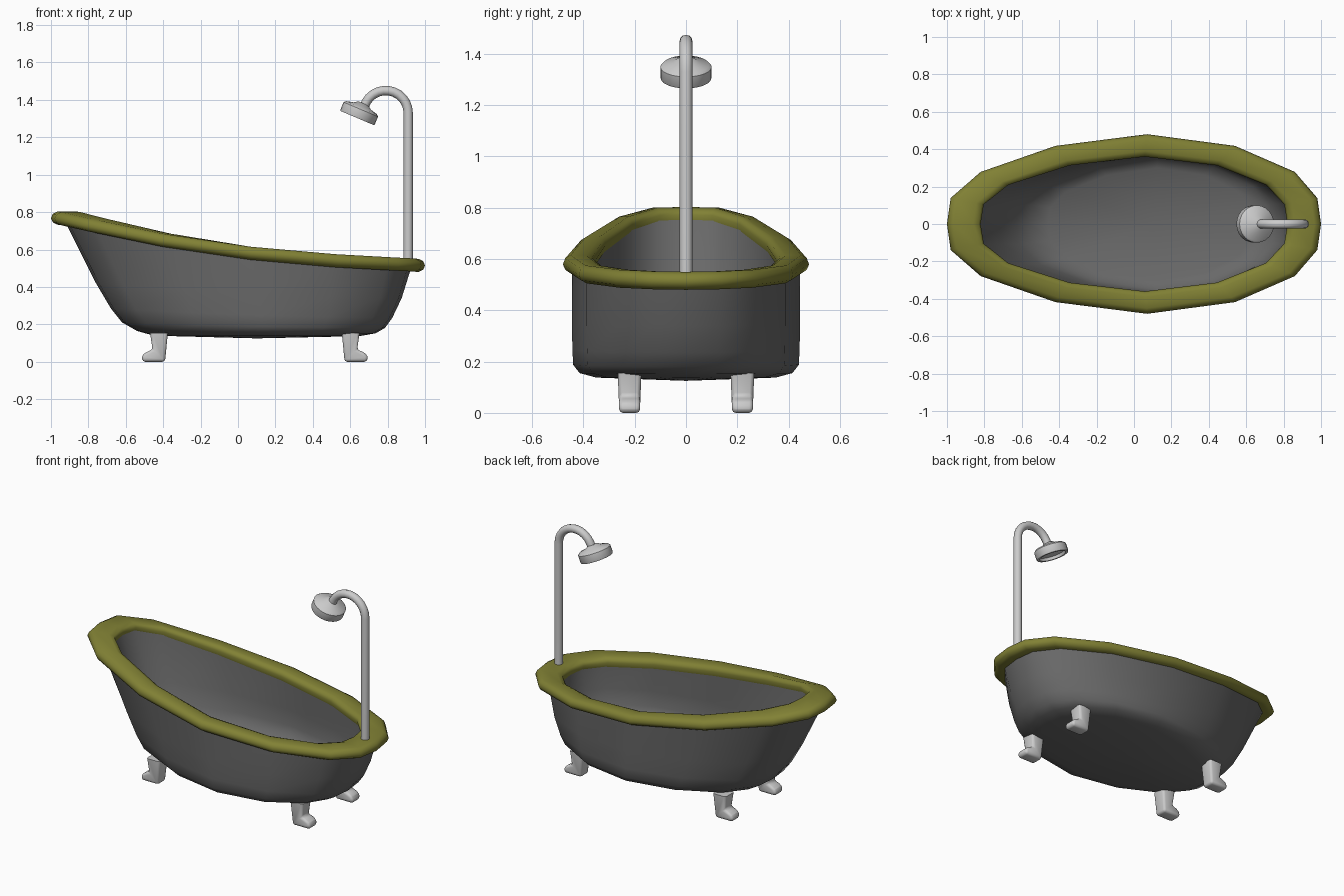
import bpy, bmesh, math
from mathutils import Vector

if "Cube" in bpy.data.objects:
    bpy.data.objects.remove(bpy.data.objects["Cube"])

# 16-sided outline: lengthwise u, crosswise v, and rim top height at each u
U = [-1, -.98, -.82, -.42, .07, .54, .86, .98, 1]
V = [0, .29, .58, .87, 1, .87, .58, .29, 0]
T = [.803, .80, .765, .685, .615, .575, .558, .552, .55]
OUTLINE = [(U[i], -V[i], T[i]) for i in range(9)] + [(U[i], V[i], T[i]) for i in range(7, 0, -1)]


def material(name, rgb):
    m = bpy.data.materials.new(name)
    m.diffuse_color = (*rgb, 1)
    m.use_nodes = True
    m.node_tree.nodes["Principled BSDF"].inputs["Base Color"].default_value = m.diffuse_color
    return m


def finish(name, bm, mat=None, angle=40):
    bmesh.ops.recalc_face_normals(bm, faces=bm.faces[:])
    me = bpy.data.meshes.new(name)
    bm.to_mesh(me)
    bm.free()
    ob = bpy.data.objects.new(name, me)
    bpy.context.collection.objects.link(ob)
    if mat:
        me.materials.append(mat)
    bpy.ops.object.select_all(action='DESELECT')
    ob.select_set(True)
    bpy.context.view_layer.objects.active = ob
    bpy.ops.object.shade_smooth_by_angle(angle=math.radians(angle))
    return ob


def bridge(bm, rings):
    for a, b in zip(rings, rings[1:]):
        n = len(a)
        for i in range(n):
            j = (i + 1) % n
            bm.faces.new((a[i], a[j], b[j], b[i]))


def tub_ring(bm, xl, xr, w, z, k):
    # left end, right end, half width, height at the tap end, share of rim slope
    c, h = (xl + xr) / 2, (xr - xl) / 2
    return [bm.verts.new((c + h * u, w * v, z + k * (t - .55))) for u, v, t in OUTLINE]


def cap(bm, ring, x, z):
    c = bm.verts.new((x, 0, z))
    for i in range(len(ring)):
        bm.faces.new((ring[i], ring[(i + 1) % len(ring)], c))


# Tub shell: outer wall up to the rim, then down the inner wall
bm = bmesh.new()
spec = [(-.45, .65, .35, .137, .01), (-.54, .735, .415, .152, .05), (-.62, .785, .44, .18, .12),
        (-.68, .825, .443, .235, .2), (-.76, .875, .445, .34, .32), (-.92, .925, .445, .50, .95),
        (-.83, .83, .37, .51, 1), (-.72, .81, .37, .36, .32), (-.63, .77, .37, .265, .2),
        (-.56, .72, .35, .21, .1), (-.46, .63, .3, .185, .02)]
rings = [tub_ring(bm, *s) for s in spec]
bridge(bm, rings)
cap(bm, rings[0], .1, .125)
cap(bm, rings[-1], .1, .175)
finish("tub", bm, material("dark_grey", (.14, .14, .14)), 60)

# Rolled rim
bm = bmesh.new()
section = [(.965, .445, -.07), (.99, .47, -.058), (1, .48, -.036), (.99, .471, -.012), (.965, .45, 0),
           (.86, .39, 0), (.83, .368, -.01), (.82, .36, -.03), (.83, .368, -.06)]
rings = [tub_ring(bm, -x, x, y, .55 + dz, 1) for x, y, dz in section]
bridge(bm, rings + rings[:1])
finish("rim", bm, material("olive", (.22, .22, .035)), 60)

# Feet: side profile extruded across and bevelled, mirrored to four corners
PROFILE = [(.555, .155), (.65, .155), (.637, .065), (.675, .05), (.695, .03), (.69, 0), (.57, 0)]
for end, mx in (("tap", 1), ("head", -1)):
    for side, sy in (("front", -1), ("back", 1)):
        bm = bmesh.new()
        rows = []
        for d in (-1, 1):
            rows.append([bm.verts.new((.09 + mx * (x - .09), sy * .22 + d * (.04 + .04 * z), z))
                         for x, z in PROFILE])
        bridge(bm, rows)
        for r in rows:
            bm.faces.new(r)
        bmesh.ops.recalc_face_normals(bm, faces=bm.faces[:])
        bmesh.ops.bevel(bm, geom=[e for e in bm.edges if min(v.co.z for v in e.verts) < .15],
                        offset=.016, segments=2, profile=.5, affect='EDGES', clamp_overlap=True)
        finish(f"{side}_{end}_foot", bm, None, 50)

# Shower pipe: straight riser and bent arm
R, N = .025, 12
path = [(Vector((.91, 0, .53)), 0)]
for i in range(13):
    a = math.radians(165 * i / 12)
    path.append((Vector((.79 + .12 * math.cos(a), 0, 1.33 + .12 * math.sin(a))), a))
bm = bmesh.new()
rings = []
for p, a in path:
    out = Vector((math.cos(a), 0, math.sin(a)))
    rings.append([bm.verts.new(p + R * (out * math.cos(t) + Vector((0, 1, 0)) * math.sin(t)))
                  for t in (2 * math.pi * i / N for i in range(N))])
bridge(bm, rings)
bm.faces.new(rings[0])
bm.faces.new(rings[-1])
finish("shower_pipe", bm)

# Shower head: lathed cup with a recessed face, tilted to the pipe end
up = Vector((.39, 0, .92)).normalized()
side = Vector((up.z, 0, -up.x))
base = Vector((.637, 0, 1.303))
lathe = [(.08, .018), (.082, 0), (.097, 0), (.1, .006), (.1, .05), (.09, .06), (.05, .07), (.028, .085)]
bm = bmesh.new()
rings = []
for r, h in lathe:
    rings.append([bm.verts.new(base + up * h + r * (side * math.cos(t) + Vector((0, 1, 0)) * math.sin(t)))
                  for t in (2 * math.pi * i / 24 for i in range(24))])
bridge(bm, rings)
bm.faces.new(rings[0])
bm.faces.new(rings[-1])
finish("shower_head", bm)
